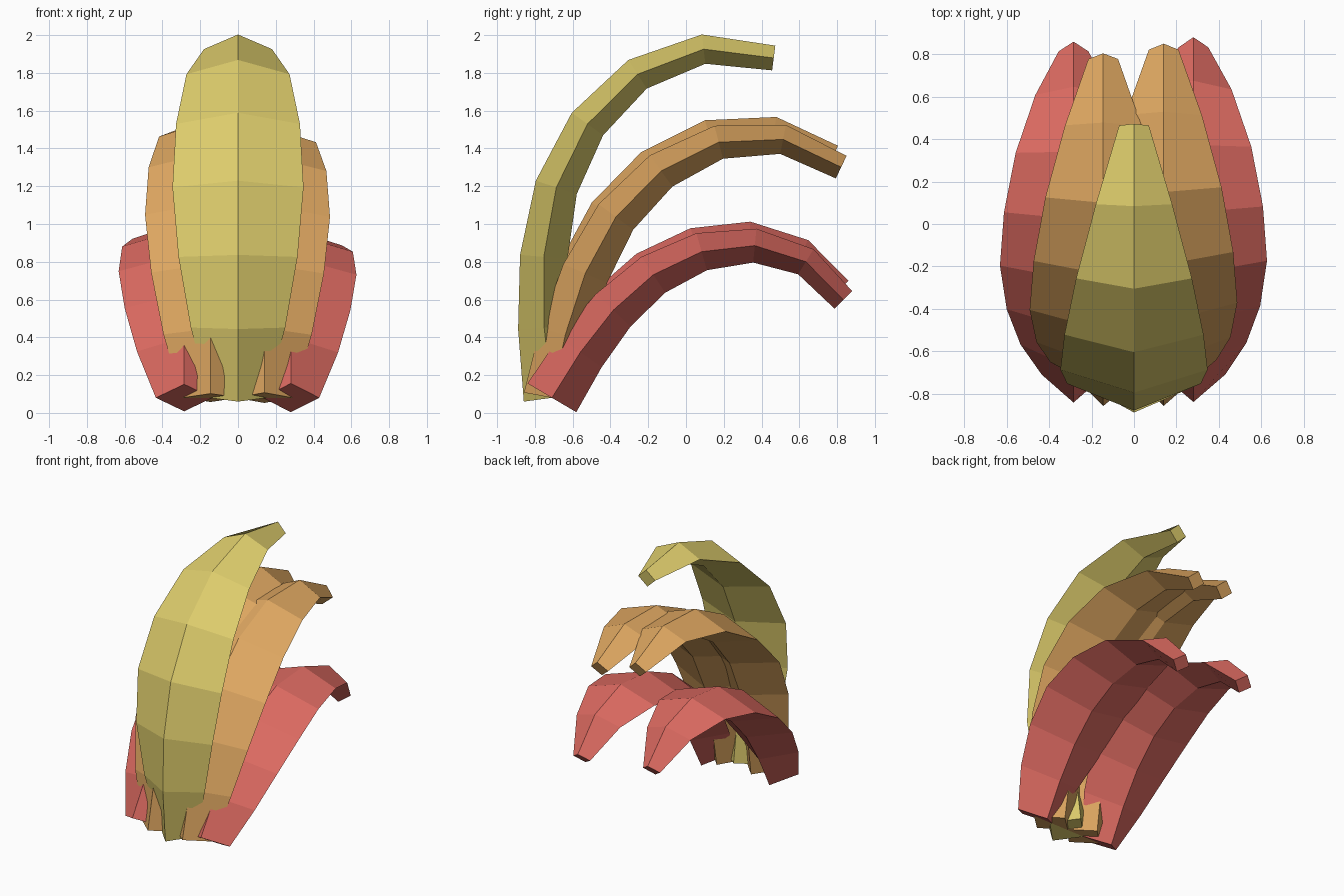
import bpy, bmesh, math
from mathutils import Vector

if "Cube" in bpy.data.objects:
    bpy.data.objects.remove(bpy.data.objects["Cube"])

# Shared blade shape: bend between segments (degrees), half width per station
BENDS = [0, 6, 10.5, 16, 19, 24, 28]
WIDTHS = [0.15, 0.25, 0.315, 0.347, 0.328, 0.273, 0.18, 0.07]
THICK_BASE, THICK_TIP = 0.15, 0.066      # half thickness, tapering evenly
BASE_Y, BASE_Z = -0.71, 0.08             # all blades grow from this line


def material(name, rgb):
    mat = bpy.data.materials.new(name)
    mat.diffuse_color = (*rgb, 1)
    mat.use_nodes = True
    mat.node_tree.nodes["Principled BSDF"].inputs["Base Color"].default_value = mat.diffuse_color
    return mat


def blade(name, x, lean, step, mat):
    """Curved blade with a diamond section, swept along a tightening arc."""
    angles, a = [], lean
    for bend in BENDS:
        a -= bend
        angles.append(math.radians(a))
    centre = Vector((x, BASE_Y, BASE_Z))
    n = len(WIDTHS)
    bm = bmesh.new()
    rings = []
    for i, w in enumerate(WIDTHS):
        before = angles[max(i - 1, 0)]
        after = angles[min(i, n - 2)]
        t = (before + after) / 2
        if i == 0:
            t += math.radians(1.5)
        r = THICK_BASE + (THICK_TIP - THICK_BASE) * i / (n - 1)
        normal = Vector((0, -math.sin(t), math.cos(t))) * r
        side = Vector((w, 0, 0))
        rings.append([bm.verts.new(centre + o)
                      for o in (normal, side, -normal, -side)])
        if i < n - 1:
            centre = centre + Vector((0, math.cos(after), math.sin(after))) * step
    for lower, upper in zip(rings, rings[1:]):
        for k in range(4):
            j = (k + 1) % 4
            bm.faces.new((lower[k], lower[j], upper[j], upper[k]))
    bm.faces.new(rings[0])
    bm.faces.new(rings[-1])
    bmesh.ops.recalc_face_normals(bm, faces=bm.faces)
    mesh = bpy.data.meshes.new(name)
    bm.to_mesh(mesh)
    bm.free()
    mesh.materials.append(mat)
    obj = bpy.data.objects.new(name, mesh)
    bpy.context.collection.objects.link(obj)


yellow = material("yellow", (0.73, 0.61, 0.15))
orange = material("orange", (0.74, 0.39, 0.12))
red = material("red", (0.72, 0.145, 0.12))

# Central tall blade, then inner and outer pairs leaning further back
blade("centre_blade", 0, 96.3, 0.374, yellow)
blade("inner_blade_right", 0.14, 78, 0.341, orange)
blade("inner_blade_left", -0.145, 80, 0.341, orange)
blade("outer_blade_right", 0.28, 58, 0.2834, red)
blade("outer_blade_left", -0.285, 60, 0.2834, red)
